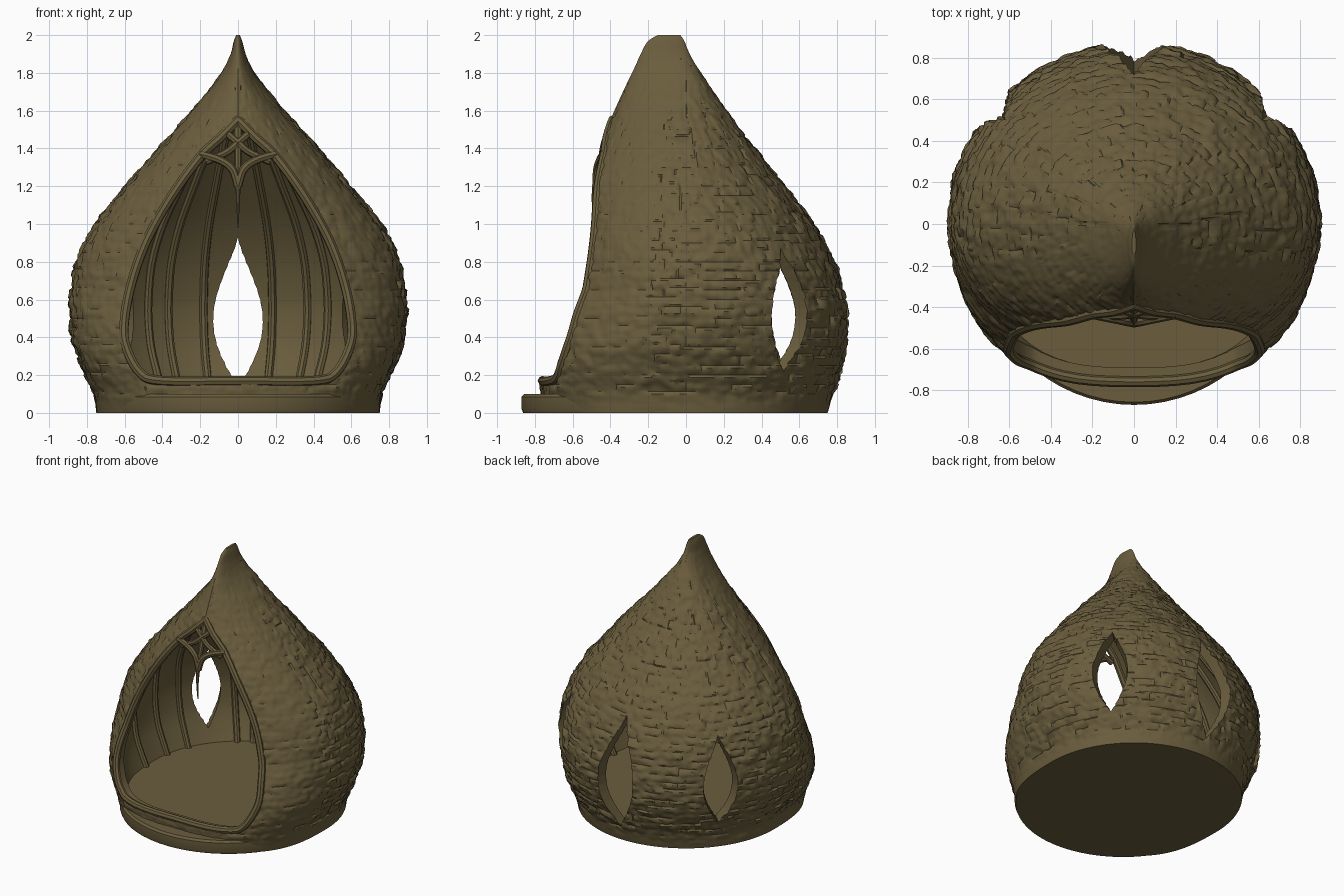
import bpy, bmesh, math, random
from mathutils import Vector, noise

if "Cube" in bpy.data.objects:
    bpy.data.objects.remove(bpy.data.objects["Cube"])

random.seed(4)
clay = bpy.data.materials.new("olive_clay")
clay.diffuse_color = (0.145, 0.11, 0.047, 1)
clay.use_nodes = True
clay.node_tree.nodes["Principled BSDF"].inputs["Base Color"].default_value = clay.diffuse_color

# Hut profile: z, half width, back y, front y
PROFILE = [(0, .75, .75, -.74), (.1, .765, .78, -.77), (.2, .81, .82, -.77), (.35, .87, .863, -.77),
           (.5, .893, .87, -.75), (.6, .893, .858, -.72), (.8, .86, .79, -.65), (1, .76, .68, -.60),
           (1.2, .60, .53, -.56), (1.4, .43, .37, -.47), (1.6, .25, .22, -.375), (1.8, .09, .08, -.285),
           (1.9, .04, .02, -.24), (1.97, .022, -.01, -.2), (2, .01, -.03, -.15)]


def slope(i, k):
    a, b = PROFILE[max(i - 1, 0)], PROFILE[min(i + 1, len(PROFILE) - 1)]
    return (b[k] - a[k]) / (b[0] - a[0])


def section(z):
    i = 0
    while i < len(PROFILE) - 2 and z > PROFILE[i + 1][0]:
        i += 1
    p, q = PROFILE[i], PROFILE[i + 1]
    h = q[0] - p[0]
    t = (z - p[0]) / h
    return [(2*t**3 - 3*t*t + 1) * p[k] + (t**3 - 2*t*t + t) * h * slope(i, k)
            + (3*t*t - 2*t**3) * q[k] + (t**3 - t*t) * h * slope(i + 1, k) for k in (1, 2, 3)]


def surface(angle, z, inset=0.0):
    """Point on the hut; angle 0 is the back, inset moves inwards."""
    rx, yb, yf = section(z)
    yc = max(min(0, yb - .1), yf + .04)
    c = math.cos(angle)
    ry = (yb - yc) if c > 0 else (yc - yf)
    # The lower front corners bulge outwards
    k = 1
    if c < 0:
        k += .1 * math.sin(2 * angle) ** 2 * min(1, max(0, (.65 - z) / .4))
    return Vector((max(rx - inset, .004) * math.sin(angle) * k, yc + max(ry - inset, .004) * c * k, z))


def front_y(x, z):
    lo, hi = math.pi / 2, math.pi
    for _ in range(24):
        mid = (lo + hi) / 2
        if surface(mid, z).x > abs(x):
            lo = mid
        else:
            hi = mid
    return surface(lo, z).y


def finish(name, mesh, angle=40):
    mesh.materials.clear()
    mesh.materials.append(clay)
    mesh.shade_smooth()
    mesh.set_sharp_from_angle(angle=math.radians(angle))
    ob = bpy.data.objects.new(name, mesh)
    bpy.context.collection.objects.link(ob)
    return ob


def loft(name, rings):
    """Closed solid through a list of equal-length rings."""
    bm = bmesh.new()
    rows = [[bm.verts.new(p) for p in ring] for ring in rings]
    n = len(rows[0])
    for a, b in zip(rows, rows[1:]):
        for j in range(n):
            bm.faces.new((a[j], a[(j + 1) % n], b[(j + 1) % n], b[j]))
    bm.faces.new(rows[0])
    bm.faces.new(rows[-1])
    bmesh.ops.recalc_face_normals(bm, faces=bm.faces)
    mesh = bpy.data.meshes.new(name)
    bm.to_mesh(mesh)
    bm.free()
    return finish(name, mesh)


def smooth_path(pts, steps=6):
    pts = [Vector(p) for p in pts]
    out = []
    for i in range(len(pts) - 1):
        p0, p1, p2, p3 = pts[max(i - 1, 0)], pts[i], pts[i + 1], pts[min(i + 2, len(pts) - 1)]
        for s in range(steps):
            t = s / steps
            out.append(.5 * (2*p1 + (p2 - p0)*t + (2*p0 - 5*p1 + 4*p2 - p3)*t*t + (3*p1 - p0 - 3*p2 + p3)*t**3))
    return out + [pts[-1]]


def tube(name, pts, radius, cyclic=False, taper=lambda t: 1):
    cu = bpy.data.curves.new(name, 'CURVE')
    cu.dimensions = '3D'
    cu.bevel_depth = radius
    cu.bevel_resolution = 2
    cu.use_fill_caps = True
    sp = cu.splines.new('POLY')
    sp.points.add(len(pts) - 1)
    for i, p in enumerate(pts):
        sp.points[i].co = (*p, 1)
        sp.points[i].radius = taper(i / (len(pts) - 1))
    sp.use_cyclic_u = cyclic
    tmp = bpy.data.objects.new(name + "_path", cu)
    mesh = bpy.data.meshes.new_from_object(tmp)
    bpy.data.objects.remove(tmp)
    return finish(name, mesh)


# Rough, worn brick courses of the outer wall
bricks = {}


def brick_depth(angle, z):
    p = surface(angle, z)
    wz = z + .012 * noise.noise(p * 5)
    row = int(wz / .05)
    rx = section(row * .05 + .02)[0]
    cols = max(8, round(2 * math.pi * rx / .12))
    u = (angle / (2 * math.pi) * cols + .5 * (row % 2)) % cols
    lift = bricks.setdefault((row, int(u)), random.uniform(-.006, .005))
    if wz / .05 - row < .22 or u % 1 < .1:
        lift -= .006
    lift += .009 * noise.noise(p * 12) + .011 * noise.noise(p * 28)
    front = .6 if math.cos(angle) < -.3 else 1
    return lift * front * min(1, rx / .35) * min(1, max(0, (z - .03) / .1))


N, ROWS = 320, 160
rings = []
for i in range(ROWS + 1):
    z = 2 * i / ROWS
    rings.append([surface(a, z, -brick_depth(a, z)) for a in (2 * math.pi * j / N for j in range(N))])
shell = loft("hut_shell", rings)

# Cutters: hollow room, front doorway, three leaf-shaped windows
WALL, FLOOR = .08, .14
cutters = [loft("room_cutter", [[surface(2*math.pi*j/72, FLOOR + (1.62 - FLOOR)*i/36, WALL) for j in range(72)]
                                for i in range(37)])]
half = smooth_path([(0, 0, .17), (.4, 0, .17), (.52, 0, .215), (.595, 0, .36), (.6, 0, .5), (.56, 0, .7),
                    (.48, 0, .92), (.35, 0, 1.15), (.2, 0, 1.355), (.09, 0, 1.46), (0, 0, 1.55)])
outline = half + [Vector((-p.x, 0, p.z)) for p in half[-2:0:-1]]
cutters.append(loft("door_cutter", [[(p.x, y, p.z) for p in outline] for y in (-1.2, -.25)]))


def leaf(r, w, z0, z1, angle):
    ring = []
    for s in (1, -1):
        for i in range(14):
            t = i / 14 if s > 0 else 1 - i / 14
            x = s * w * math.sin(math.pi * t ** .85) ** 1.2 if 0 < t < 1 else 0
            ring.append((r * math.sin(angle) + x * math.cos(angle),
                         r * math.cos(angle) - x * math.sin(angle), z0 + (z1 - z0) * t))
    return ring


cutters.append(loft("back_window_cutter", [leaf(.5, .07, .15, .9, 0), leaf(1.0, .18, .1, 1.0, 0)]))
for a in (math.radians(51), math.radians(-51)):
    cutters.append(loft("side_window_cutter", [leaf(.5, .02, .3, .76, a), leaf(1.0, .16, .17, .95, a)]))
for c in cutters:
    m = shell.modifiers.new("cut", 'BOOLEAN')
    m.operation, m.solver, m.object = 'DIFFERENCE', 'EXACT', c
bpy.context.view_layer.update()
cut = bpy.data.meshes.new_from_object(shell.evaluated_get(bpy.context.evaluated_depsgraph_get()))
for ob in cutters + [shell]:
    bpy.data.objects.remove(ob)
finish("hut_shell", cut, 35)

# Rounded rim around the doorway
tube("door_rim", [(p.x, front_y(p.x, p.z) + .012, p.z) for p in outline], .026, cyclic=True)

# Front step
loft("front_step", [[(r * math.sin(a), -.117 + r * math.cos(a), z)
                     for a in (2 * math.pi * j / 64 for j in range(64))]
                    for r, z in ((.745, 0), (.753, .02), (.753, .085), (.74, .1))])

# Front ridge ending in a hanging point
ridge = smooth_path([(0, -.15, 1.98), (0, -.215, 1.9), (0, -.265, 1.8), (0, -.355, 1.6), (0, -.425, 1.42),
                     (0, -.478, 1.22), (0, -.49, 1.1), (0, -.485, .98)])
tube("front_ridge", ridge, .024, taper=lambda t: .5 + t if t < .5 else max(.12, 1.9 - 1.8 * t))

# Crossing branches under the arch, mirrored
for s, side in ((1, "right"), (-1, "left")):
    tube("arch_branch_" + side, smooth_path([(0, -.475, 1.2), (s*.03, -.47, 1.29), (s*.1, -.455, 1.34),
                                             (s*.2, -.435, 1.37)]), .022)
    tube("arch_cross_" + side, smooth_path([(s*.17, -.44, 1.33), (s*.06, -.44, 1.38), (0, -.43, 1.43),
                                            (-s*.07, -.41, 1.49)]), .02)
    # Ribs on the inner wall, from the floor up to the peak
    for deg in (13, 27, 36, 65, 80, 100):
        a = s * math.radians(deg)
        path = [surface(a, FLOOR - .02 + 1.45 * i / 24, WALL + .005) for i in range(25)]
        tube("inner_rib_%s_%d" % (side, deg), path, .022)
